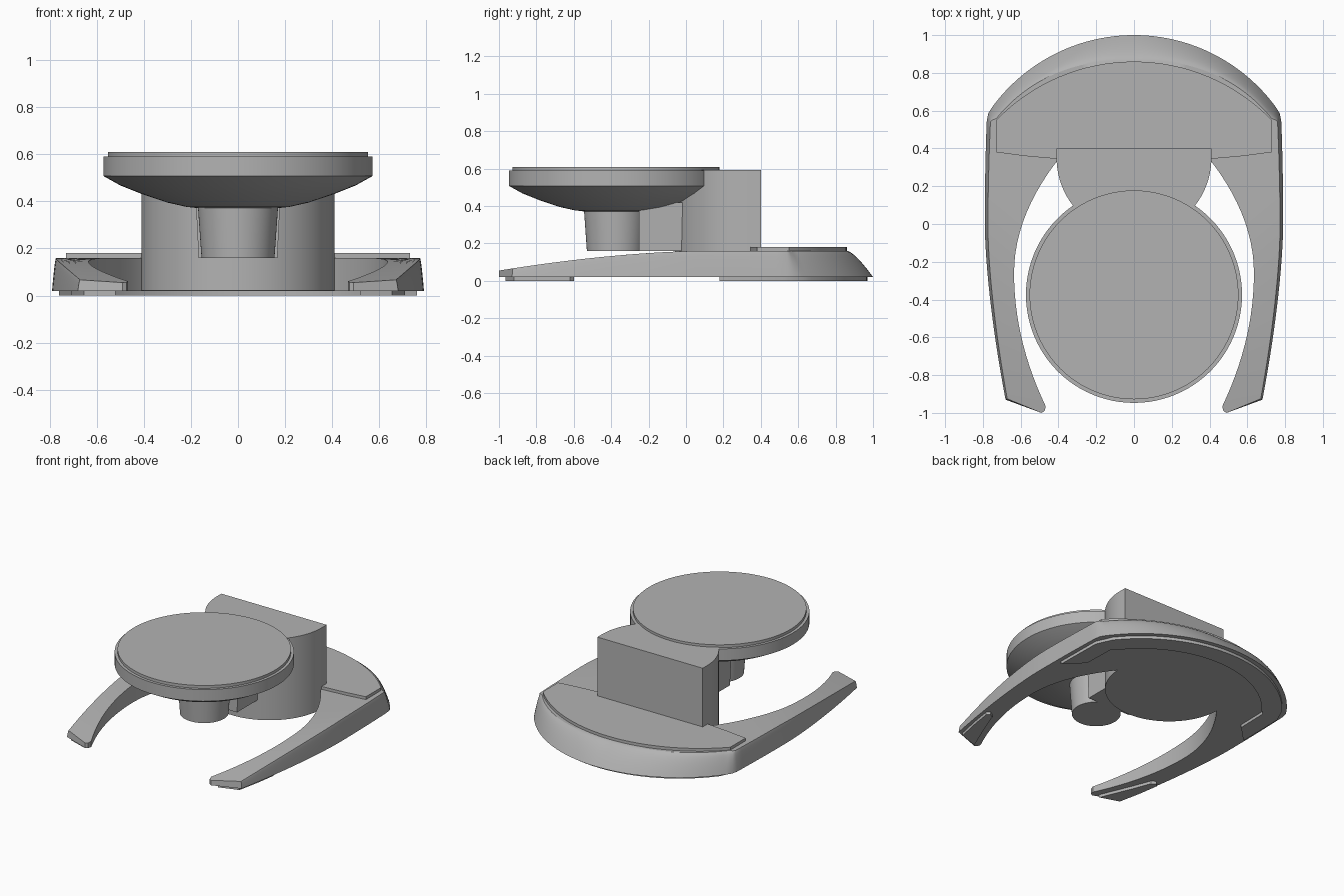
import bpy, bmesh, math
from math import sin, cos, pi

cube = bpy.data.objects.get("Cube")
if cube:
    bpy.data.objects.remove(cube, do_unlink=True)

grey = bpy.data.materials.new("plain_grey")
grey.use_nodes = True
colour = (0.45, 0.45, 0.45, 1)
grey.diffuse_color = colour
grey.node_tree.nodes["Principled BSDF"].inputs["Base Color"].default_value = colour


def finish(name, bm, mirror=False):
    bmesh.ops.recalc_face_normals(bm, faces=bm.faces)
    mesh = bpy.data.meshes.new(name)
    bm.to_mesh(mesh)
    bm.free()
    mesh.materials.append(grey)
    ob = bpy.data.objects.new(name, mesh)
    bpy.context.collection.objects.link(ob)
    if mirror:
        ob.modifiers.new("Mirror", 'MIRROR').use_clip = True
    bpy.ops.object.select_all(action='DESELECT')
    ob.select_set(True)
    bpy.context.view_layer.objects.active = ob
    bpy.ops.object.shade_smooth_by_angle(angle=math.radians(28))
    return ob


def prism(name, pts, z0, z1, mirror=False, foot=1.0):
    """Upright solid on an outline; foot narrows the lower end in x."""
    bm = bmesh.new()
    low = [bm.verts.new((x * foot, y, z0)) for x, y in pts]
    top = [bm.verts.new((x, y, z1)) for x, y in pts]
    bm.faces.new(low)
    bm.faces.new(top)
    for i in range(len(pts)):
        j = (i + 1) % len(pts)
        bm.faces.new((low[i], low[j], top[j], top[i]))
    return finish(name, bm, mirror)


def lathe(name, profile, y0, n=96):
    """Solid of revolution about a vertical axis, with closed ends."""
    bm = bmesh.new()
    rings = [[bm.verts.new((r * cos(2 * pi * i / n), y0 + r * sin(2 * pi * i / n), z))
              for i in range(n)] for r, z in profile]
    for a, b in zip(rings, rings[1:]):
        for i in range(n):
            j = (i + 1) % n
            bm.faces.new((a[i], a[j], b[j], b[i]))
    bm.faces.new(rings[0])
    bm.faces.new(rings[-1])
    return finish(name, bm)


# Base outline helpers
def top_z(y):
    return 0.16 - 0.105 * (max(0, 0.1 - y) / 1.1) ** 1.7


def outer_x(y):
    return 0.79 - (0.11 * (-y / 0.93) ** 1.6 if y < 0 else 0.01 * (y / 0.54) ** 2)


def inner_x(y):
    d = y + 0.26
    return 0.635 - (0.337 if d < 0 else 0.646) * d * d


# Base stations: lower outer point, upper outer point, inner point
stations = [((0.68, -0.93), (0.672, -0.925), (0.49, -1.0)),
            ((0.682, -0.92), (0.673, -0.915), (0.473, -0.99))]
for i in range(25):
    t = i / 24
    yo, yi = -0.91 + 1.45 * t, -0.965 + 1.295 * t
    x = outer_x(yo)
    stations.append(((x, yo), (x - 0.01 - 0.01 * t, yo), (inner_x(yi), yi)))
stations.append(((0.772, 0.585), (0.75, 0.55), (0.405, 0.335)))
for i in range(25):
    t = i / 24
    a = 0.938 * (1 - t)
    x, y = 0.93 * sin(a), 0.07 + 0.93 * cos(a)
    stations.append(((x, y), (x * 0.97, y - 0.06 - 0.08 * t), (0.4 * (1 - t), 0.34)))

# Base: horseshoe with sloping arms and a rounded back
bm = bmesh.new()
sections = []
for (ox, oy), (qx, qy), (ix, iy) in stations:
    zi, zq = top_z(iy), top_z(qy)
    sec = [(ix, iy, 0.02), (ix, iy, zi)]
    for k in range(9):
        s = k / 8
        sec.append((qx + (ox - qx) * s, qy + (oy - qy) * s,
                    0.02 + (zq - 0.02) * (1 - s ** 1.4)))
    sections.append([bm.verts.new(p) for p in sec])
for a, b in zip(sections, sections[1:]):
    for i in range(len(a)):
        j = (i + 1) % len(a)
        bm.faces.new((a[i], a[j], b[j], b[i]))
bm.faces.new(sections[0])
finish("horseshoe_base", bm, mirror=True)

# Raised plate on the back of the base
plate = [(0.0, 0.33), (0.41, 0.345), (0.58, 0.36), (0.73, 0.38)]
for i in range(17):
    a = math.asin(0.73 / 1.014) * (1 - i / 16)
    plate.append((1.014 * sin(a), -0.154 + 1.014 * cos(a)))
plate += [(-x, y) for x, y in plate[-2:0:-1]]
prism("back_plate", plate, 0.15, 0.18)

# Column: round front, flat back
column = [(0.41, 0.4)]
column += [(0.41 * cos(pi * i / 48), 0.35 - 0.41 * sin(pi * i / 48)) for i in range(49)]
column.append((-0.41, 0.4))
prism("column", column, 0.022, 0.593)

# Neck and post carrying the dish
prism("neck", [(-0.18, -0.25), (0.18, -0.25), (0.18, 0.1), (-0.18, 0.1)],
      0.16, 0.42, foot=0.93)
lathe("post", [(0.155, 0.16), (0.17, 0.375)], -0.375, 64)

# Dish and its top disc
lathe("dish", [(0.14, 0.368), (0.22, 0.377), (0.3, 0.395), (0.41, 0.432),
               (0.5, 0.468), (0.572, 0.508), (0.572, 0.59)], -0.375)
lathe("dish_top", [(0.553, 0.58), (0.553, 0.61)], -0.375)

# Foot pads: a crescent at the back, one strip under each arm tip
crescent = []
for r, x_end, order in ((0.9, 0.76, 1), (0.77, 0.64, -1)):
    side = [(x_end, 0.18 if order > 0 else 0.3), (x_end - 0.005, 0.52)]
    for i in range(17):
        a = 0.9 * (1 - i / 16)
        side.append((r * sin(a), 0.07 + r * cos(a)))
    full = side + [(-x, y) for x, y in side[-2::-1]]
    crescent += full[::order]
prism("back_foot", crescent, 0, 0.021)
prism("front_foot", [(0.52, -0.965), (0.655, -0.92), (0.69, -0.75), (0.71, -0.62),
                     (0.69, -0.6), (0.66, -0.62), (0.61, -0.75)], 0, 0.021, mirror=True)
